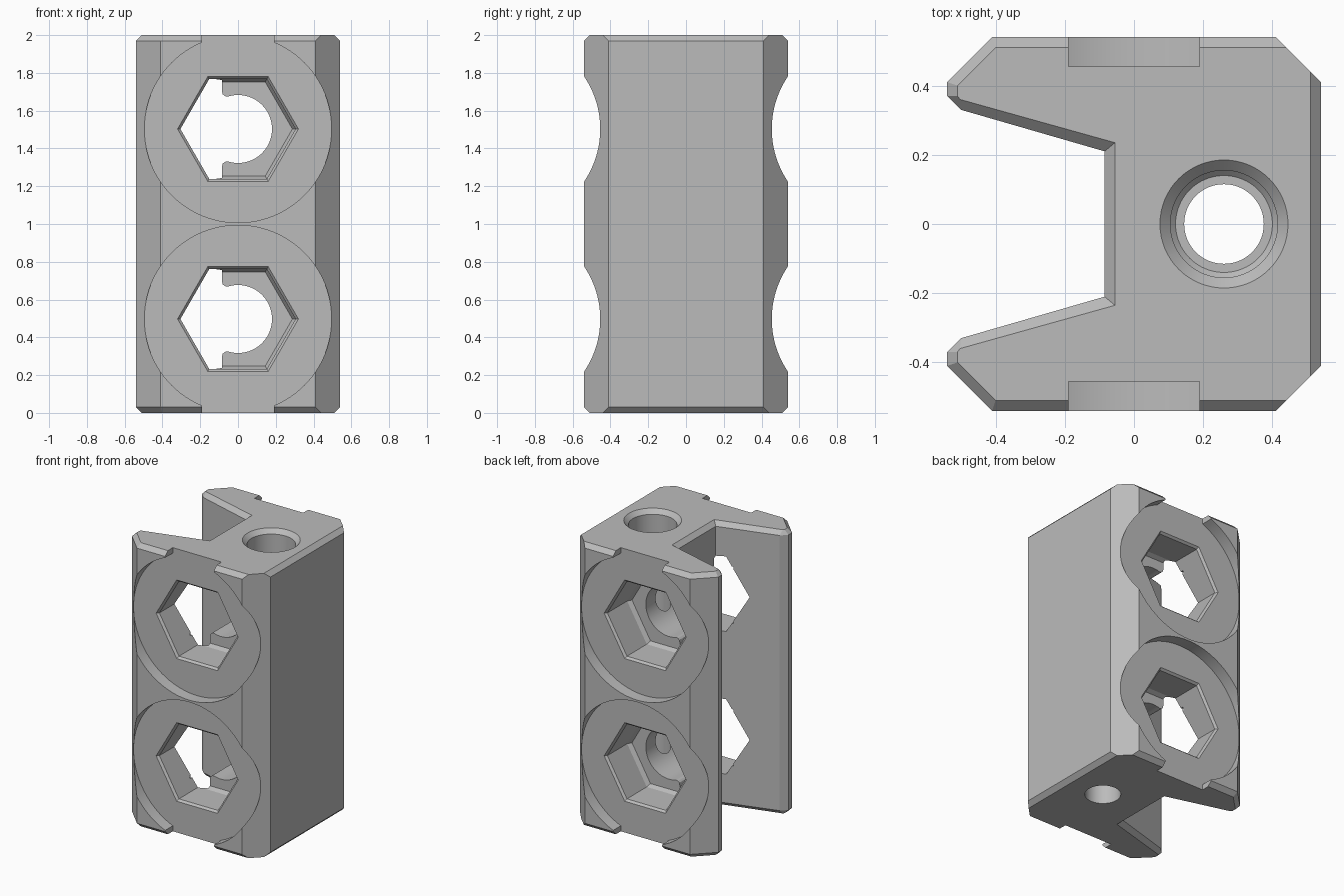
import bpy
import bmesh
from math import cos, sin, pi, radians

if "Cube" in bpy.data.objects:
    bpy.data.objects.remove(bpy.data.objects["Cube"], do_unlink=True)

grey = bpy.data.materials.new("plain grey")
grey.use_nodes = True
colour = (0.5, 0.5, 0.5, 1)
grey.diffuse_color = colour
grey.node_tree.nodes["Principled BSDF"].inputs["Base Color"].default_value = colour


def loft(name, rings):
    """Closed solid skinned through rings of equal point count."""
    bm = bmesh.new()
    rows = [[bm.verts.new(p) for p in ring] for ring in rings]
    n = len(rows[0])
    for a, b in zip(rows, rows[1:]):
        for i in range(n):
            j = (i + 1) % n
            bm.faces.new((a[i], a[j], b[j], b[i]))
    bm.faces.new(rows[0])
    bm.faces.new(rows[-1])
    bmesh.ops.recalc_face_normals(bm, faces=bm.faces)
    mesh = bpy.data.meshes.new(name)
    bm.to_mesh(mesh)
    bm.free()
    mesh.materials.append(grey)
    obj = bpy.data.objects.new(name, mesh)
    bpy.context.collection.objects.link(obj)
    return obj


def circle(r, n):
    return [(r * cos(2 * pi * i / n), r * sin(2 * pi * i / n)) for i in range(n)]


def mirrored(half):
    return half + [(x, -y) for x, y in reversed(half)]


def at_z(outline, z):
    return [(x, y, z) for x, y in outline]


def at_y(outline, y, zc):
    return [(x, y, z + zc) for x, z in outline]


# Body: notched outline with chamfered ends
full = mirrored([(0.54, 0.41), (0.41, 0.54), (-0.41, 0.54), (-0.54, 0.41),
                 (-0.54, 0.37), (-0.50, 0.33), (-0.085, 0.21)])
inset = mirrored([(0.51, 0.44), (0.44, 0.51), (-0.40, 0.51), (-0.51, 0.40),
                  (-0.51, 0.37), (-0.503, 0.36), (-0.055, 0.235)])
body = loft("bracket_body", [at_z(inset, 0), at_z(full, 0.03),
                             at_z(full, 1.97), at_z(inset, 2)])


def cut(cutter):
    cutter.hide_render = True
    mod = body.modifiers.new("cut", "BOOLEAN")
    mod.operation = "DIFFERENCE"
    mod.solver = "EXACT"
    mod.object = cutter
    bpy.context.view_layer.update()
    graph = bpy.context.evaluated_depsgraph_get()
    mesh = bpy.data.meshes.new_from_object(body.evaluated_get(graph))
    body.modifiers.clear()
    body.data = mesh
    bpy.data.objects.remove(cutter, do_unlink=True)


# Rounded bore, flared where it opens into the notch
arc = [(0.18 * cos(radians(a)), 0.18 * sin(radians(a))) for a in range(0, 109, 4)]
upper = arc + [(-0.07, 0.174), (-0.081, 0.184), (-0.085, 0.2), (-0.2, 0.2)]
bore = upper + [(x, -z) for x, z in reversed(upper[1:])]

for zc in (0.497, 1.503):
    for side in (-1, 1):
        # Shallow round recess
        disc = circle(0.496, 96)
        cut(loft("round_recess", [at_y(disc, side * y, zc) for y in (0.455, 0.7)]))
        # Hexagonal pocket with chamfered rim and floor
        steps = ((0.6, 0.32), (0.455, 0.32), (0.44, 0.305), (0.22, 0.305), (0.19, 0.288))
        cut(loft("hex_pocket", [at_y(circle(r, 6), side * y, zc) for y, r in steps]))
    cut(loft("bore", [at_y(bore, y, zc) for y in (-0.26, 0.26)]))

# Gaps in the end chamfers beside each recess
for low, high in ((-0.1, 0.05), (1.95, 2.1)):
    for side in (-1, 1):
        box = [(-0.19, low), (0.19, low), (0.19, high), (-0.19, high)]
        cut(loft("end_gap", [at_y(box, side * y, 0) for y in (0.455, 0.7)]))

# Vertical screw hole with countersink
hole = ((-0.1, 0.115), (1.765, 0.115), (1.765, 0.14), (1.78, 0.155),
        (1.97, 0.155), (2, 0.185), (2.1, 0.185))
cut(loft("screw_hole", [[(x + 0.26, y, z) for x, y in circle(r, 64)] for z, r in hole]))

bpy.ops.object.select_all(action="DESELECT")
body.select_set(True)
bpy.context.view_layer.objects.active = body
bpy.ops.object.shade_smooth_by_angle(angle=radians(20))
